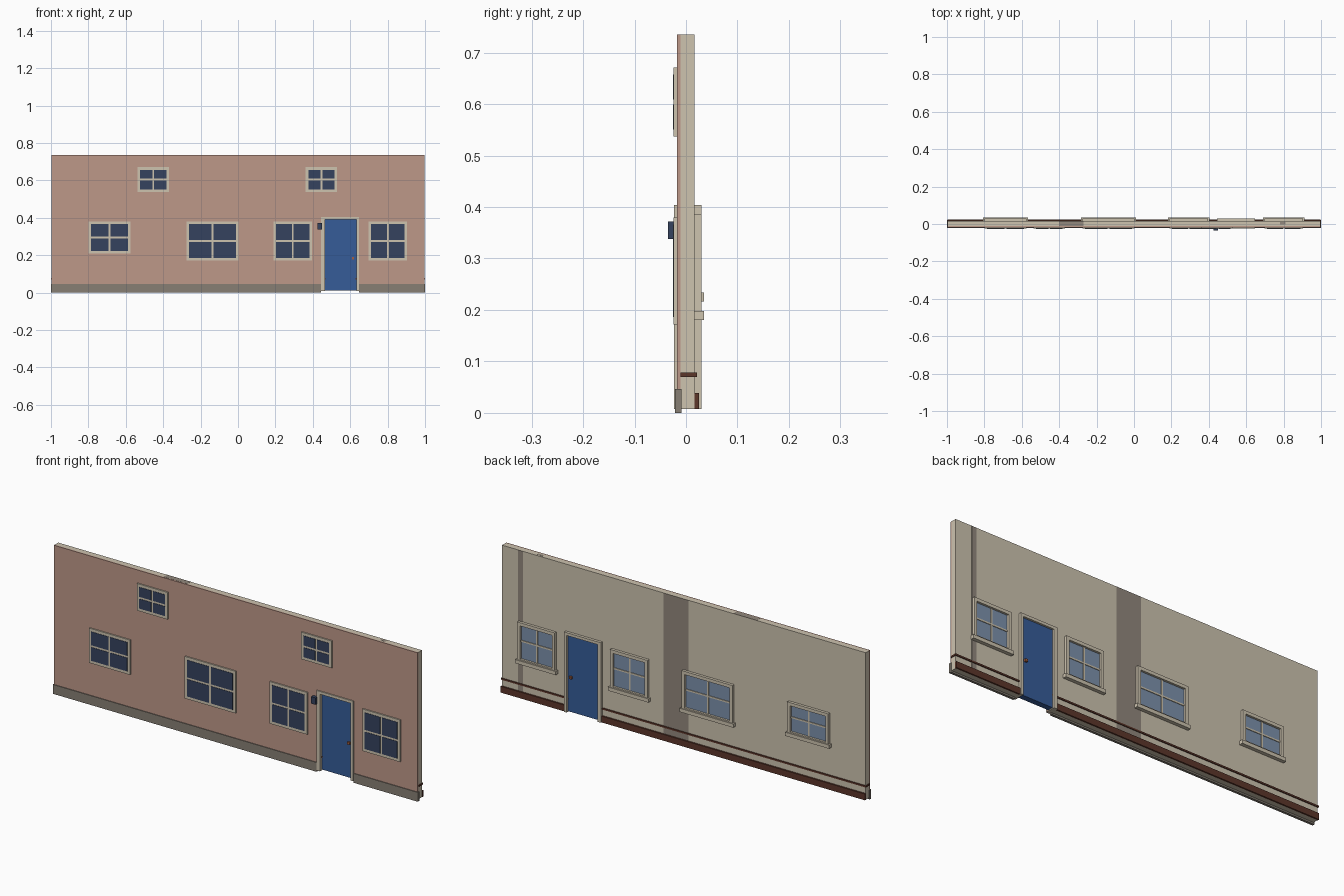
import bpy, bmesh

if "Cube" in bpy.data.objects:
    bpy.data.objects.remove(bpy.data.objects["Cube"])


def mat(name, r, g, b):
    m = bpy.data.materials.new(name)
    lin = [((c / 255 + 0.055) / 1.055) ** 2.4 for c in (r, g, b)]
    m.diffuse_color = (*lin, 1)
    m.use_nodes = True
    m.node_tree.nodes["Principled BSDF"].inputs["Base Color"].default_value = m.diffuse_color
    return m


PINK = mat("pink_render", 190, 152, 137)
CREAM = mat("cream", 205, 195, 175)
STONE = mat("plinth_stone", 135, 127, 116)
PATCH = mat("shadow_grey", 146, 136, 125)
BLUE = mat("door_blue", 54, 92, 153)
DARK = mat("dark_glass", 53, 66, 94)
PALE = mat("pale_glass", 125, 145, 172)
MAROON = mat("maroon_trim", 92, 54, 42)
COPPER = mat("copper", 165, 95, 65)


def finish(name, bm, material):
    bmesh.ops.recalc_face_normals(bm, faces=bm.faces)
    me = bpy.data.meshes.new(name)
    bm.to_mesh(me)
    bm.free()
    me.materials.append(material)
    ob = bpy.data.objects.new(name, me)
    bpy.context.collection.objects.link(ob)
    return ob


def boxes(name, material, *specs):
    """One object from boxes given as (x0, x1, y0, y1, z0, z1)."""
    bm = bmesh.new()
    for x0, x1, y0, y1, z0, z1 in specs:
        vs = bmesh.ops.create_cube(bm, size=1)["verts"]
        for v in vs:
            v.co.x = x1 if v.co.x > 0 else x0
            v.co.y = y1 if v.co.y > 0 else y0
            v.co.z = z1 if v.co.z > 0 else z0
    return finish(name, bm, material)


def prism(name, material, outline, y0, y1):
    """Extrude an x-z outline from y0 to y1."""
    bm = bmesh.new()
    f = bm.faces.new([bm.verts.new((x, y0, z)) for x, z in outline])
    ext = bmesh.ops.extrude_face_region(bm, geom=[f])["geom"]
    for v in ext:
        if isinstance(v, bmesh.types.BMVert):
            v.co.y = y1
    return finish(name, bm, material)


# Door opening and wall levels
DX0, DX1, DZ = 0.465, 0.633, 0.39
BASE, TOP, W = 0.008, 0.735, 0.996
FRONT, BACK = -0.0175, 0.0165

# Wall leaves, notched for the door
notched = [(-W, BASE), (DX0, BASE), (DX0, DZ), (DX1, DZ), (DX1, BASE),
           (W, BASE), (W, TOP), (-W, TOP)]
prism("outer_wall", PINK, notched, FRONT, -0.011)
prism("inner_wall", CREAM, notched, -0.011, BACK)

# Grey bands lying on the inner wall and its top
boxes("grey_wall_bands", PATCH,
      (-0.025, 0.11, BACK, BACK + 0.0005, BASE, TOP),
      (0.88, 0.907, BACK, BACK + 0.0005, BASE, TOP))
boxes("grey_top_patches", PATCH,
      (-0.4, -0.27, -0.011, BACK, TOP, TOP + 0.0005),
      (0.78, 0.81, -0.004, 0.01, TOP, TOP + 0.0005))

# Plinth, skirting and rail, each broken by the door
FX0, FX1 = 0.445, 0.647
boxes("plinth", STONE, (-1, FX0, -0.021, -0.009, 0, 0.046),
      (FX1, 1, -0.021, -0.009, 0, 0.046))
boxes("skirting", MAROON, (-0.998, FX0, BACK, 0.025, BASE, 0.039),
      (FX1, 0.998, BACK, 0.025, BASE, 0.039))
boxes("rail", MAROON, (-1, DX0 + 0.004, -0.0105, 0.021, 0.07, 0.078),
      (DX1 - 0.004, 1, -0.0105, 0.021, 0.07, 0.078))

# Door, frame, handles and wall lamp
prism("door_frame", CREAM,
      [(FX0, BASE), (DX0, BASE), (DX0, DZ), (DX1, DZ), (DX1, BASE),
       (FX1, BASE), (FX1, 0.404), (FX0, 0.404)], -0.023, 0.03)
boxes("door", BLUE, (DX0, DX1, -0.008, 0.02, 0.012, DZ))
boxes("door_handles", COPPER, (0.609, 0.621, -0.016, -0.008, 0.178, 0.19),
      (0.609, 0.621, 0.02, 0.03, 0.178, 0.19))
boxes("wall_lamp", DARK, (0.425, 0.449, -0.035, FRONT, 0.338, 0.372))


def front_window(name, x0, x1, z0, z1):
    """Solid raised frame with four thin dark panes."""
    boxes(name + "_outer_frame", CREAM, (x0, x1, -0.024, FRONT, z0, z1))
    m, b = 0.014, 0.005
    cx, cz = (x0 + x1) / 2, (z0 + z1) / 2
    boxes(name + "_outer_panes", DARK,
          *[(xa, xb, -0.0257, -0.024, za, zb)
            for xa, xb in ((x0 + m, cx - b), (cx + b, x1 - m))
            for za, zb in ((z0 + m, cz - b), (cz + b, z1 - m))])


def back_window(name, x0, x1, z0, z1):
    """Open frame with bars, recessed pane and projecting sill."""
    m, b, y = 0.016, 0.004, 0.03
    cx, cz = (x0 + x1) / 2, (z0 + z1) / 2
    boxes(name + "_inner_frame", CREAM,
          (x0, x0 + m, BACK, y, z0, z1), (x1 - m, x1, BACK, y, z0, z1),
          (x0 + m, x1 - m, BACK, y, z1 - m, z1),
          (x0 + m, x1 - m, BACK, y, z0, z0 + 0.006),
          (cx - b, cx + b, BACK, 0.023, z0 + 0.006, z1 - m),
          (x0 + m, x1 - m, BACK, 0.0225, cz - b, cz + b))
    boxes(name + "_inner_pane", PALE,
          (x0 + m, x1 - m, BACK, 0.0195, z0 + 0.006, z1 - m))
    boxes(name + "_sill", CREAM,
          (x0 - 0.008, x1 + 0.008, BACK, 0.0345, z0 - 0.018, z0))


# Ground floor windows seen from both sides
for i, (x0, x1, z0) in enumerate([(-0.8, -0.575, 0.208), (-0.275, 0.003, 0.172),
                                  (0.19, 0.396, 0.172), (0.698, 0.904, 0.172)]):
    front_window(f"window_{i + 1}", x0, x1, z0, 0.38)
    back_window(f"window_{i + 1}", x0, x1, z0 + 0.026, 0.385)

# Upper windows on the outside only
for i, x0 in enumerate((-0.537, 0.362)):
    front_window(f"upper_window_{i + 1}", x0, x0 + 0.168, 0.537, 0.671)
